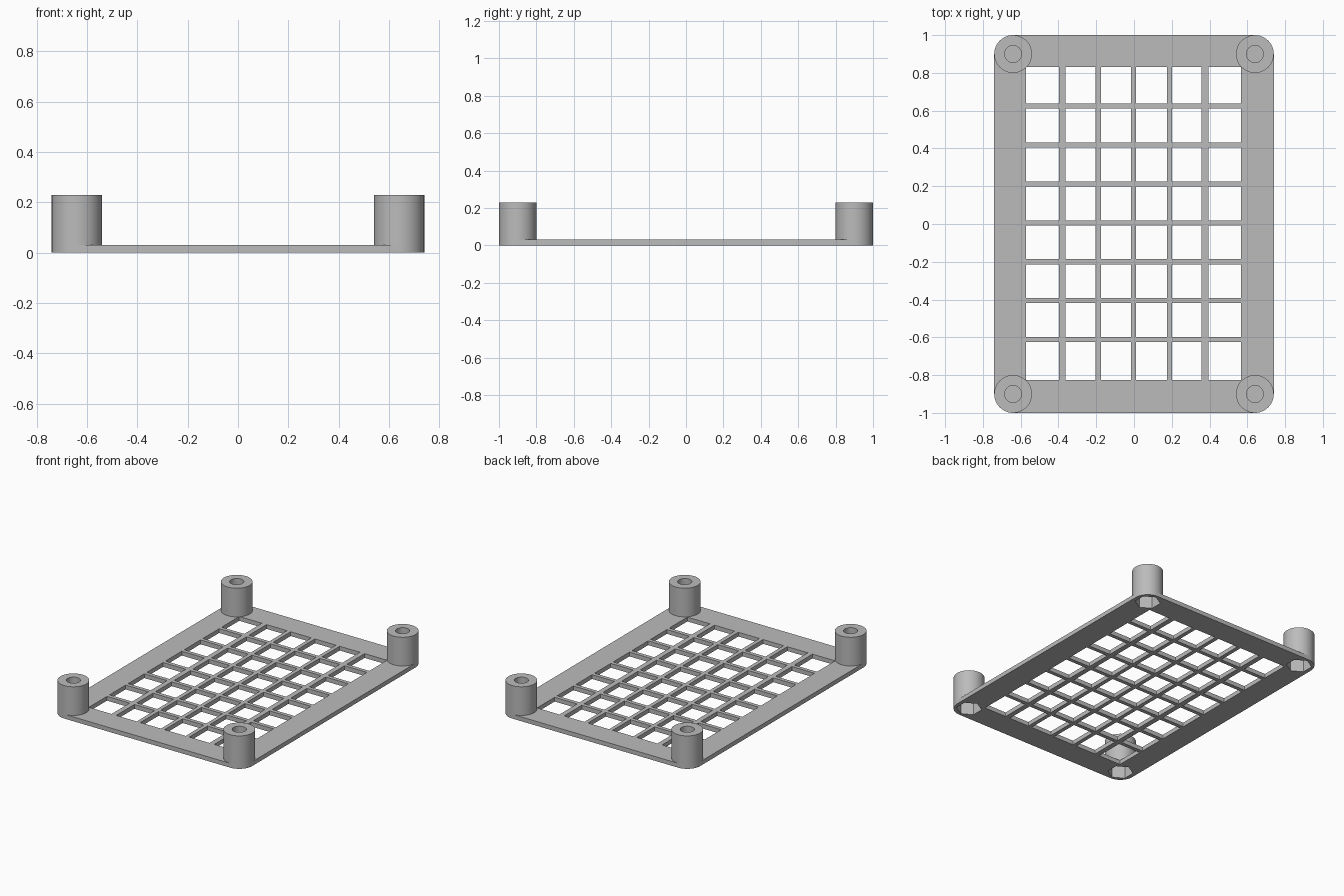
import bpy, bmesh, math
from mathutils import Matrix, Vector

if "Cube" in bpy.data.objects:
    bpy.data.objects.remove(bpy.data.objects["Cube"])

PLATE_Z, POST_Z = 0.03, 0.23
POST_X, POST_Y, POST_R = 0.64, 0.9, 0.1
CORNERS = [(sx * POST_X, sy * POST_Y) for sx in (-1, 1) for sy in (-1, 1)]

grey = bpy.data.materials.new("plain grey")
grey.use_nodes = True
colour = (0.5, 0.5, 0.5, 1)
grey.diffuse_color = colour
grey.node_tree.nodes["Principled BSDF"].inputs["Base Color"].default_value = colour


def finish(name, bm):
    bmesh.ops.recalc_face_normals(bm, faces=bm.faces)
    mesh = bpy.data.meshes.new(name)
    bm.to_mesh(mesh)
    bm.free()
    obj = bpy.data.objects.new(name, mesh)
    obj.data.materials.append(grey)
    bpy.context.collection.objects.link(obj)
    return obj


def add_box(bm, x0, x1, y0, y1, z0, z1):
    centre = Vector((x0 + x1, y0 + y1, z0 + z1)) / 2
    size = Matrix.Diagonal((x1 - x0, y1 - y0, z1 - z0, 1))
    bmesh.ops.create_cube(bm, size=1, matrix=Matrix.Translation(centre) @ size)


def add_prism(bm, x, y, z0, z1, radius, sides):
    bmesh.ops.create_cone(bm, cap_ends=True, segments=sides, radius1=radius, radius2=radius,
                          depth=z1 - z0, matrix=Matrix.Translation((x, y, (z0 + z1) / 2)))


def cut(obj, cutter):
    mod = obj.modifiers.new("cut", "BOOLEAN")
    mod.operation, mod.solver, mod.object = "DIFFERENCE", "EXACT", cutter
    bpy.context.view_layer.objects.active = obj
    bpy.ops.object.modifier_apply(modifier=mod.name)


def smooth(obj):
    bpy.ops.object.select_all(action="DESELECT")
    obj.select_set(True)
    bpy.context.view_layer.objects.active = obj
    bpy.ops.object.shade_smooth_by_angle(angle=math.radians(30))


# Base plate: rounded rectangle, extruded
bm = bmesh.new()
outline = []
for quarter, (sx, sy) in enumerate([(1, 1), (-1, 1), (-1, -1), (1, -1)]):
    for step in range(13):
        a = math.pi / 2 * (quarter + step / 12)
        outline.append(bm.verts.new((sx * POST_X + POST_R * math.cos(a),
                                     sy * POST_Y + POST_R * math.sin(a), 0)))
base = bm.faces.new(outline)
top = bmesh.ops.extrude_face_region(bm, geom=[base])["geom"]
bmesh.ops.translate(bm, vec=(0, 0, PLATE_Z),
                    verts=[v for v in top if isinstance(v, bmesh.types.BMVert)])
plate = finish("grid_plate", bm)

# Grid openings between the bars
x_bars = [(-0.19 * 2, 0.036), (-0.19, 0.028), (-0.003, 0.028), (0.188, 0.028), (0.376, 0.036)]
y_bars = [(-0.612 + 0.206 * k, 0.027) for k in range(7)]


def gaps(low, high, bars):
    starts = [low] + [c + w / 2 for c, w in bars]
    ends = [c - w / 2 for c, w in bars] + [high]
    return list(zip(starts, ends))


bm = bmesh.new()
for x0, x1 in gaps(-0.573, 0.567, x_bars):
    for y0, y1 in gaps(-0.825, 0.832, y_bars):
        add_box(bm, x0, x1, y0, y1, -0.05, 0.08)
openings = finish("opening_cutter", bm)

# Hexagonal nut pockets from below, blind screw holes from above
bm = bmesh.new()
for x, y in CORNERS:
    add_prism(bm, x, y, -0.05, 0.12, 0.083, 6)
    add_prism(bm, x, y, 0.13, 0.3, 0.045, 32)
pockets = finish("pocket_cutter", bm)

cut(plate, openings)
cut(plate, pockets)
smooth(plate)

# Corner posts
for x, y in CORNERS:
    bm = bmesh.new()
    add_prism(bm, x, y, PLATE_Z, POST_Z, POST_R, 48)
    name = ("front" if y < 0 else "back") + ("_left" if x > 0 else "_right") + "_post"
    post = finish(name, bm)
    cut(post, pockets)
    smooth(post)

for helper in (openings, pockets):
    bpy.data.objects.remove(helper)
